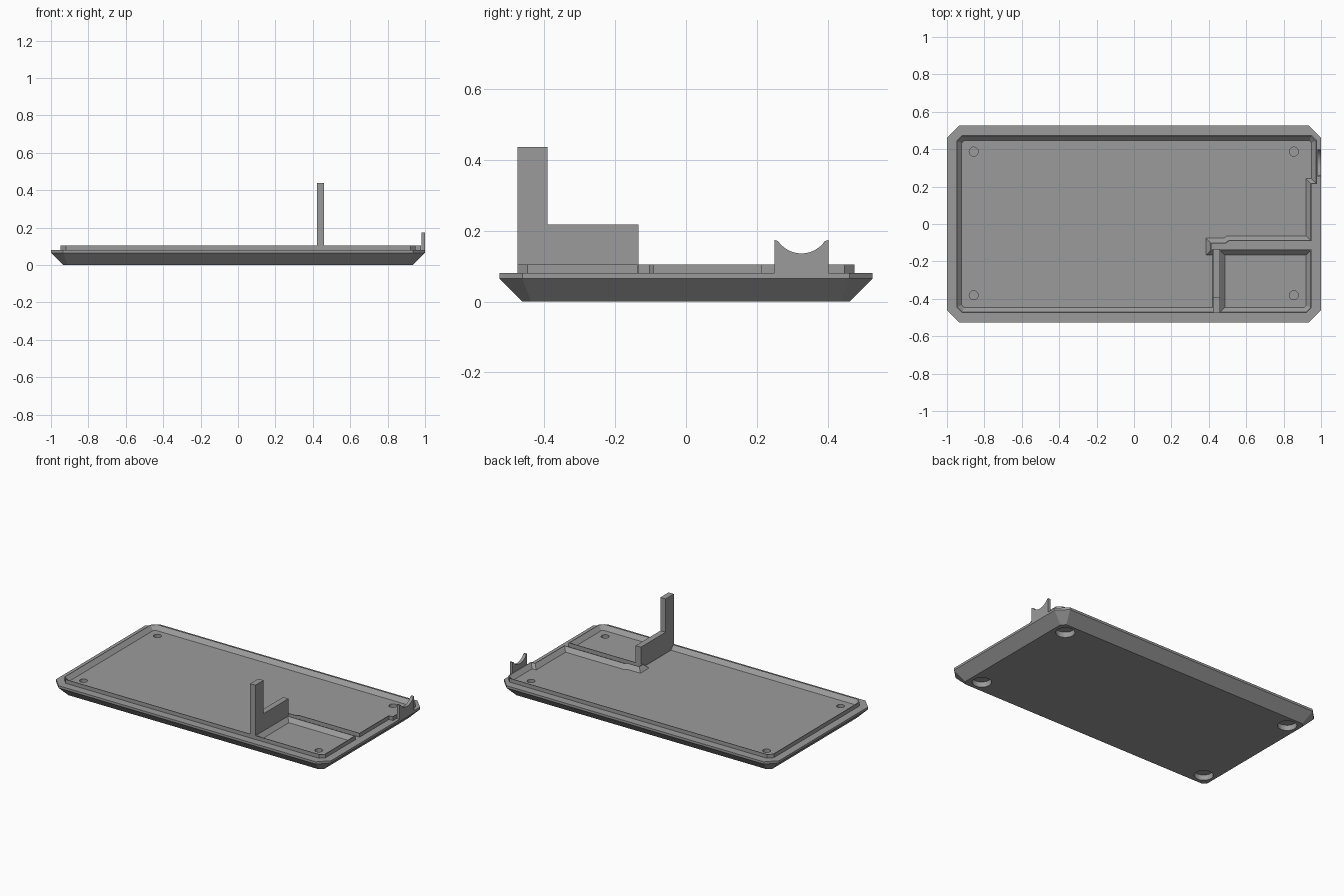
import bpy, bmesh, math
from mathutils import Vector

if "Cube" in bpy.data.objects:
    bpy.data.objects.remove(bpy.data.objects["Cube"])

grey = bpy.data.materials.new("mid grey")
grey.diffuse_color = (0.33, 0.33, 0.33, 1)
grey.use_nodes = True
grey.node_tree.nodes["Principled BSDF"].inputs["Base Color"].default_value = grey.diffuse_color


def loft(name, rings):
    """Closed solid through matching rings of 3D points."""
    bm = bmesh.new()
    loops = [[bm.verts.new(p) for p in ring] for ring in rings]
    n = len(loops[0])
    for a, b in zip(loops, loops[1:]):
        for i in range(n):
            j = (i + 1) % n
            bm.faces.new((a[i], a[j], b[j], b[i]))
    bm.faces.new(loops[0][::-1])
    bm.faces.new(loops[-1])
    bmesh.ops.recalc_face_normals(bm, faces=bm.faces)
    me = bpy.data.meshes.new(name)
    bm.to_mesh(me)
    bm.free()
    ob = bpy.data.objects.new(name, me)
    me.materials.append(grey)
    bpy.context.collection.objects.link(ob)
    return ob


def at(poly, z):
    return [(x, y, z) for x, y in poly]


def octagon(hx, hy, c):
    return [(-hx + c, -hy), (hx - c, -hy), (hx, -hy + c), (hx, hy - c),
            (hx - c, hy), (-hx + c, hy), (-hx, hy - c), (-hx, -hy + c)]


def inset(poly, d):
    """Move every edge of a counter-clockwise outline inward by d."""
    out = []
    n = len(poly)
    for i in range(n):
        p, q, r = (Vector(poly[k % n]) for k in (i - 1, i, i + 1))
        e, f = (q - p).normalized(), (r - q).normalized()
        m, k = Vector((-e.y, e.x)), Vector((-f.y, f.x))
        out.append(tuple(q + (m + k) * (d / (1 + m.dot(k)))))
    return out


def circle(x, y, r, n=32):
    return [(x + r * math.cos(2 * math.pi * i / n),
             y + r * math.sin(2 * math.pi * i / n)) for i in range(n)]


def boolean(target, tool, op):
    m = target.modifiers.new(tool.name, 'BOOLEAN')
    m.operation, m.solver, m.object = op, 'EXACT', tool
    bpy.context.view_layer.objects.active = target
    bpy.ops.object.modifier_apply(modifier=m.name)
    bpy.data.objects.remove(tool)


FLOOR, FLANGE, LIP = 0.079, 0.08, 0.105

# Tray body with bevelled underside
tray = loft("tray", [at(octagon(0.935, 0.462, 0.025), 0),
                     at(octagon(1.0, 0.527, 0.065), 0.065),
                     at(octagon(1.0, 0.527, 0.065), FLANGE)])

# Outlines of the main well and the small front corner well
main_well = [(-0.92, -0.475), (0.45, -0.475), (0.45, -0.137), (0.414, -0.137),
             (0.414, -0.105), (0.488, -0.105), (0.508, -0.092), (0.949, -0.092),
             (0.949, 0.213), (0.978, 0.213), (0.978, 0.447), (0.95, 0.475),
             (-0.92, 0.475), (-0.95, 0.445), (-0.95, -0.445)]
corner_well = [(0.457, -0.475), (0.922, -0.475), (0.949, -0.448),
               (0.949, -0.137), (0.457, -0.137)]

# Raised thin lips, then the sloped shallow wells inside them
for outline in (main_well, corner_well):
    boolean(tray, loft("lip", [at(outline, 0.06), at(outline, LIP)]), 'UNION')
for outline in (main_well, corner_well):
    top, low = inset(outline, 0.004), inset(outline, 0.029)
    boolean(tray, loft("well", [at(low, FLOOR), at(top, LIP),
                                at(top, LIP + 0.05)]), 'DIFFERENCE')

# Blind holes in the floor, wider foot recesses underneath
for x in (-0.857, 0.855):
    for y in (-0.381, 0.387):
        boolean(tray, loft("hole", [at(circle(x, y, 0.024), 0.05),
                                    at(circle(x, y, 0.024), 0.15)]), 'DIFFERENCE')
        boolean(tray, loft("recess", [at(circle(x, y, 0.057), -0.05),
                                      at(circle(x, y, 0.057), 0.035)]), 'DIFFERENCE')

# L-shaped upright bracket
side = [(-0.476, 0.07), (-0.134, 0.07), (-0.134, 0.218),
        (-0.391, 0.218), (-0.391, 0.437), (-0.476, 0.437)]
loft("bracket", [[(x, y, z) for y, z in side] for x in (0.422, 0.46)])

# Cable saddle plate with a round notch
half = math.asin(0.066 / 0.08)
notch = [(0.326 + 0.08 * math.sin(a), 0.216 - 0.08 * math.cos(a))
         for a in (half - 2 * half * i / 20 for i in range(21))]
side = [(0.25, 0.07), (0.402, 0.07), (0.402, 0.174)] + notch + [(0.25, 0.174)]
loft("cable_saddle", [[(x, y, z) for y, z in side] for x in (0.98, 1.0)])
